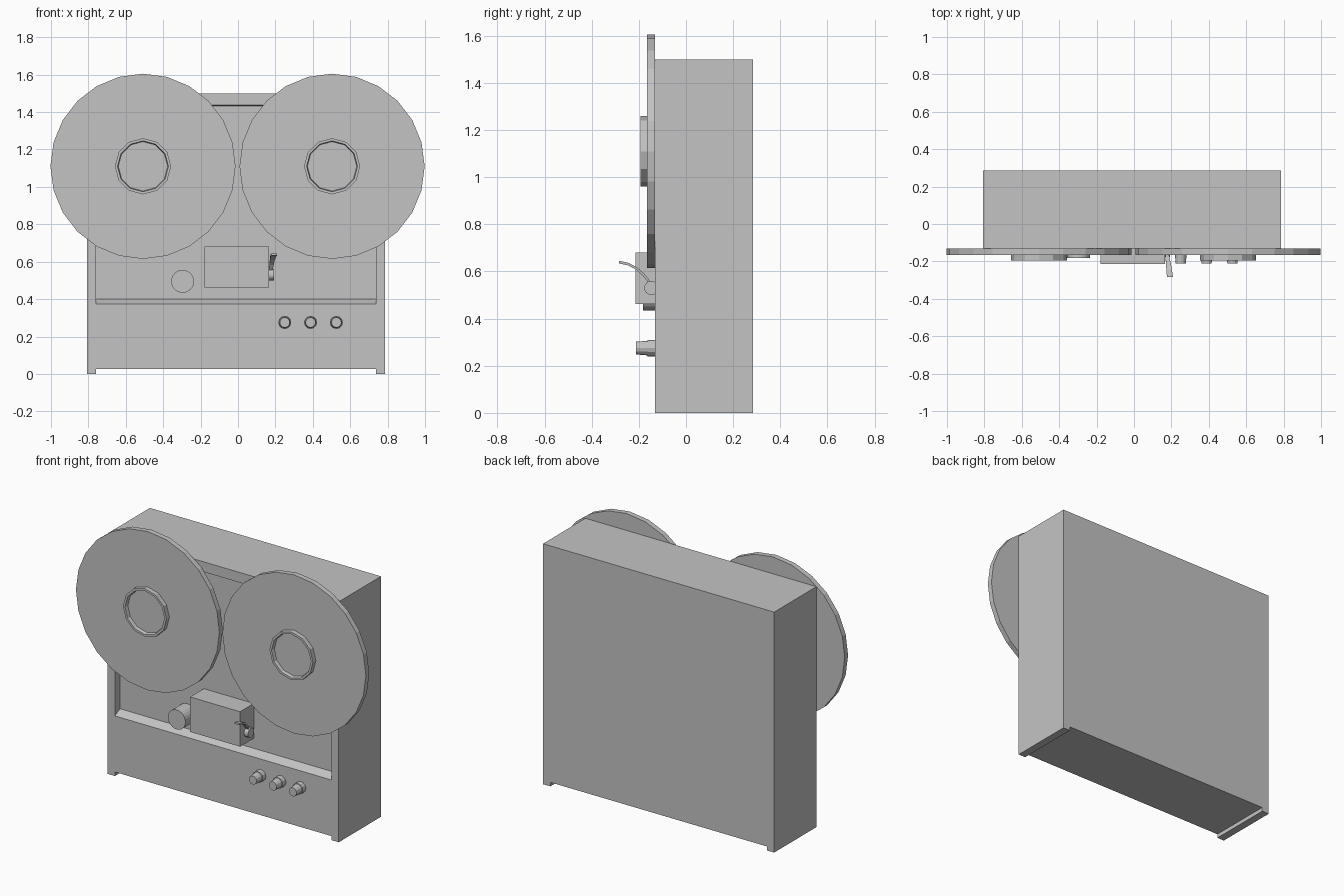
import bpy, bmesh, math
from mathutils import Vector

old = bpy.data.objects.get("Cube")
if old:
    bpy.data.objects.remove(old, do_unlink=True)

GREY = (0.55, 0.55, 0.55, 1.0)
mat = bpy.data.materials.new("plain grey")
mat.use_nodes = True
mat.diffuse_color = GREY
mat.node_tree.nodes["Principled BSDF"].inputs["Base Color"].default_value = GREY

FRONT, BACK, PANEL = -0.131, 0.285, -0.08


def finish(name, bm):
    bmesh.ops.remove_doubles(bm, verts=bm.verts, dist=1e-5)
    bmesh.ops.recalc_face_normals(bm, faces=bm.faces)
    mesh = bpy.data.meshes.new(name)
    bm.to_mesh(mesh)
    bm.free()
    mesh.materials.append(mat)
    obj = bpy.data.objects.new(name, mesh)
    bpy.context.collection.objects.link(obj)
    return obj


def prism(name, points, offset):
    """Extrude a closed outline along an offset."""
    bm = bmesh.new()
    face = bm.faces.new([bm.verts.new(p) for p in points])
    out = bmesh.ops.extrude_face_region(bm, geom=[face])
    moved = [g for g in out["geom"] if isinstance(g, bmesh.types.BMVert)]
    bmesh.ops.translate(bm, verts=moved, vec=Vector(offset))
    return finish(name, bm)


def lathe(name, x, z, profile, sides):
    """Turn a (radius, y) profile round an axis pointing to the front."""
    bm = bmesh.new()
    rings = []
    for r, y in profile:
        rings.append([bm.verts.new((x + r * math.cos(a), y, z + r * math.sin(a)))
                      for a in (math.tau * i / sides for i in range(sides))])
    for a, b in zip(rings, rings[1:]):
        for i in range(sides):
            j = (i + 1) % sides
            bm.faces.new((a[i], a[j], b[j], b[i]))
    bm.faces.new(rings[0])
    bm.faces.new(rings[-1])
    return finish(name, bm)


# Cabinet with two runner feet
L, R, TOP, FOOT, NOTCH = -0.808, 0.787, 1.5, 0.05, 0.025
outline = [(L, 0), (L + FOOT, 0), (L + FOOT, NOTCH), (R - FOOT, NOTCH),
           (R - FOOT, 0), (R, 0), (R, TOP), (L, TOP)]
cabinet = prism("cabinet", [(x, FRONT, z) for x, z in outline], (0, BACK - FRONT, 0))

# Sunken deck panel with a sloping lower ledge
side = [(PANEL, 0.40), (PANEL, 1.433), (FRONT, 1.437), (FRONT - 0.051, 1.441),
        (FRONT - 0.051, 0.35), (FRONT, 0.375)]
cutter = prism("deck_cutter", [(L + FOOT, y, z) for y, z in side],
               (R - L - 2 * FOOT, 0, 0))
cutter.hide_render = True
cut = cabinet.modifiers.new("deck_recess", 'BOOLEAN')
cut.operation = 'DIFFERENCE'
cut.solver = 'EXACT'
cut.object = cutter
bpy.context.view_layer.objects.active = cabinet
bpy.ops.object.modifier_apply(modifier=cut.name)
bpy.data.objects.remove(cutter, do_unlink=True)

# Reels, each with a spindle and a hollow hub cap
for label, x in (("right", -0.508), ("left", 0.503)):
    z = 1.11
    lathe(label + "_reel", x, z, [(0.495, FRONT - 0.001), (0.495, -0.165)], 24)
    lathe(label + "_spindle", x, z, [(0.05, PANEL), (0.05, -0.14)], 12)
    lathe(label + "_hub", x, z, [(0.15, -0.165), (0.15, -0.194),
                                 (0.136, -0.194), (0.132, -0.172)], 12)

# Tape roller and head cover
lathe("tape_roller", -0.296, 0.495, [(0.061, PANEL), (0.061, -0.182)], 24)
cover = [(-0.18, 0.462), (0.165, 0.462), (0.165, 0.68), (-0.18, 0.68)]
prism("head_cover", [(x, PANEL, z) for x, z in cover], (0, -0.215 - PANEL, 0))

# Lever pivot on the side of the head cover
ring = [math.tau * i / 16 for i in range(16)]
prism("lever_pivot", [(0.165, -0.147 + 0.03 * math.cos(a), 0.53 + 0.03 * math.sin(a))
                      for a in ring], (0.028, 0, 0))

# Curved lever arm, widening towards its tip
path = [(-0.158, 0.55), (-0.183, 0.582), (-0.212, 0.608), (-0.246, 0.626), (-0.284, 0.634)]
bm = bmesh.new()
loops = []
for i, (y, z) in enumerate(path):
    t = i / (len(path) - 1)
    x0, x1 = 0.166 + 0.010 * t, 0.184 + 0.025 * t
    dy, dz = 0.005 * (1 - t), 0.011
    loops.append([bm.verts.new(p) for p in
                  ((x0, y, z), (x1, y, z), (x1, y + dy, z + dz), (x0, y + dy, z + dz))])
for a, b in zip(loops, loops[1:]):
    for i in range(4):
        j = (i + 1) % 4
        bm.faces.new((a[i], a[j], b[j], b[i]))
bm.faces.new(loops[0])
bm.faces.new(loops[-1])
finish("lever_arm", bm)

# Control knobs on the lower front
for i, x in enumerate((0.25, 0.388, 0.526)):
    lathe(f"control_knob_{i + 1}", x, 0.275,
          [(0.035, FRONT + 0.001), (0.035, -0.163), (0.031, -0.163), (0.027, -0.212)], 12)
